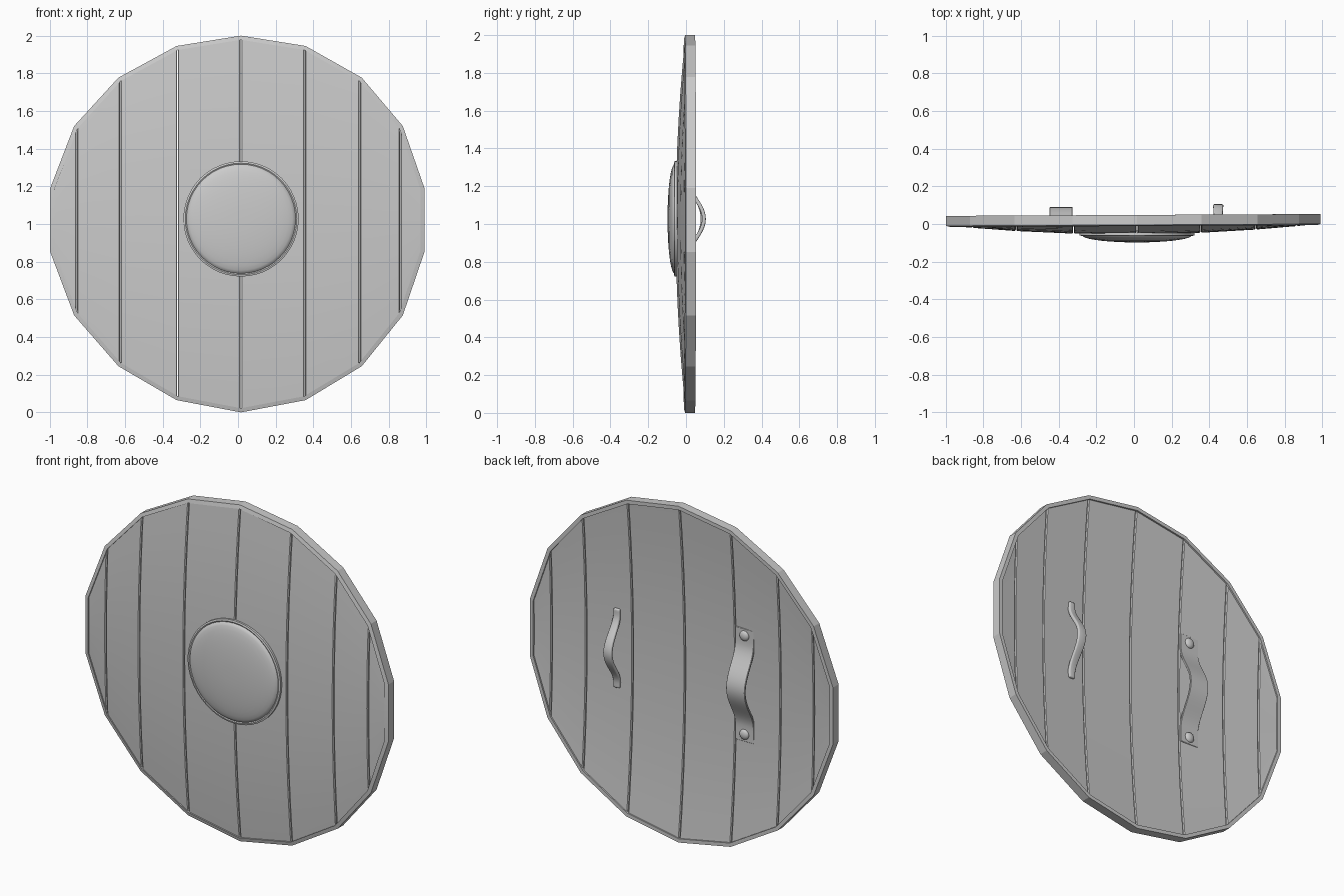
import bpy, bmesh, math
from mathutils import Vector

if "Cube" in bpy.data.objects:
    bpy.data.objects.remove(bpy.data.objects["Cube"])

# Outline of the 18-sided shield, given at each plank joint
XS = [-0.997, -0.87, -0.635, -0.326, 0.016, 0.359, 0.657, 0.875, 0.99]
TOP = [1.19, 1.52, 1.777, 1.945, 2.0, 1.945, 1.777, 1.52, 1.19]
BOTTOM = [0.852, 0.515, 0.245, 0.065, 0.0, 0.065, 0.245, 0.515, 0.852]
CX, CZ = 0.016, 1.027


def lean(x):
    # the shield is turned very slightly about z
    return 0.005 * x


def front_y(x, z):
    # shallow domed face
    return lean(x) - 0.002 - 0.053 * max(0, 1 - x * x - (z - 1.01) ** 2)


def back_y(x, z):
    return front_y(x, z) + 0.043


def finish(name, bm, bevel=0, segments=1, angle=30):
    bmesh.ops.recalc_face_normals(bm, faces=bm.faces[:])
    mesh = bpy.data.meshes.new(name)
    bm.to_mesh(mesh)
    bm.free()
    ob = bpy.data.objects.new(name, mesh)
    bpy.context.collection.objects.link(ob)
    bpy.ops.object.select_all(action='DESELECT')
    ob.select_set(True)
    bpy.context.view_layer.objects.active = ob
    if bevel:
        mod = ob.modifiers.new("edge", 'BEVEL')
        mod.width = bevel
        mod.segments = segments
        mod.limit_method = 'ANGLE'
        mod.angle_limit = math.radians(40)
        bpy.ops.object.modifier_apply(modifier=mod.name)
    bpy.ops.object.shade_smooth_by_angle(angle=math.radians(angle))
    return ob


def loft(bm, rings, close=False):
    # skin equal-length closed rings of points
    rows = [[bm.verts.new(p) for p in ring] for ring in rings]
    n = len(rows[0])
    pairs = list(zip(rows, rows[1:])) + ([(rows[-1], rows[0])] if close else [])
    for a, b in pairs:
        for i in range(n):
            j = (i + 1) % n
            bm.faces.new((a[i], a[j], b[j], b[i]))
    if not close:
        bm.faces.new(rows[0])
        bm.faces.new(rows[-1])


# Planks, each a domed strip with bevelled joints
def inset(v, centre):
    return centre + (v - centre) * 0.985


for k in range(8):
    bm = bmesh.new()
    ends = [(inset(XS[i], 0.0) + s * 0.0015, inset(BOTTOM[i], 1.0), inset(TOP[i], 1.0))
            for i, s in ((k, 1), (k + 1, -1))]
    rings = []
    for r in range(15):
        t = r / 14
        (xa, za), (xb, zb) = [(x, lo + (hi - lo) * t) for x, lo, hi in ends]
        rings.append([(xa, front_y(xa, za), za), (xb, front_y(xb, zb), zb),
                      (xb, back_y(xb, zb), zb), (xa, back_y(xa, za), za)])
    loft(bm, rings)
    finish(f"plank_{k + 1}", bm, 0.005)

# Rim band around the planks
bm = bmesh.new()
outline = list(zip(XS, TOP)) + list(zip(XS, BOTTOM))[::-1]
rings = []
for x, z in outline:
    ix, iz = x * 0.978, 1.0 + (z - 1.0) * 0.978
    rings.append([(x, lean(x) - 0.005, z), (x, lean(x) + 0.048, z),
                  (ix, lean(x) + 0.048, iz), (ix, lean(x) - 0.011, iz)])
loft(bm, rings, close=True)
finish("rim", bm, angle=15)

# Boss: low turned dome with a small lip
profile = [(0.306, -0.035), (0.306, -0.06), (0.296, -0.063)]
profile += [(0.29 * math.cos(a), -0.06 - 0.038 * math.sin(a))
            for a in [math.pi / 2 * i / 9 for i in range(9)]]
bm = bmesh.new()
loft(bm, [[(CX + r * math.cos(2 * math.pi * i / 48), y, CZ + r * math.sin(2 * math.pi * i / 48))
           for i in range(48)] for r, y in profile])
finish("boss", bm, angle=35)


# Arched straps on the back, flat at both ends
def strap(name, x, half_len, half_flat, width, thick, peak, bevel, taper=0.0):
    bm = bmesh.new()
    base = back_y(x, CZ) - 0.002
    rise = peak - thick - base
    steps = 28
    path = []
    for i in range(steps + 1):
        d = half_len * (2 * i / steps - 1)
        u = min(1, abs(d) / (half_len - half_flat))
        path.append(Vector((x, base + rise * (0.5 + 0.5 * math.cos(math.pi * u)), CZ + d)))
    rings = []
    for i, p in enumerate(path):
        t = (path[min(i + 1, steps)] - path[max(i - 1, 0)]).normalized()
        n = Vector((0, t.z, -t.y)) * thick
        w = Vector((width / 2 * (1 - taper * abs(2 * i / steps - 1)), 0, 0))
        rings.append([p - w, p + w, p + w + n, p - w + n])
    loft(bm, rings)
    return finish(name, bm, bevel, 3 if taper else 1, 40)


strap("arm_strap", -0.387, 0.335, 0.085, 0.122, 0.012, 0.09, 0.002)
strap("hand_grip", 0.447, 0.235, 0.03, 0.055, 0.02, 0.105, 0.007, 0.3)

# Rivets on the arm strap
for side, name in ((1, "upper"), (-1, "lower")):
    bm = bmesh.new()
    bmesh.ops.create_uvsphere(bm, u_segments=20, v_segments=12, radius=0.03)
    y = back_y(-0.387, CZ) + 0.01
    for v in bm.verts:
        v.co = Vector((-0.387 + v.co.x, y + v.co.y * 0.55, CZ + side * 0.293 + v.co.z))
    finish(f"{name}_rivet", bm, angle=60)
